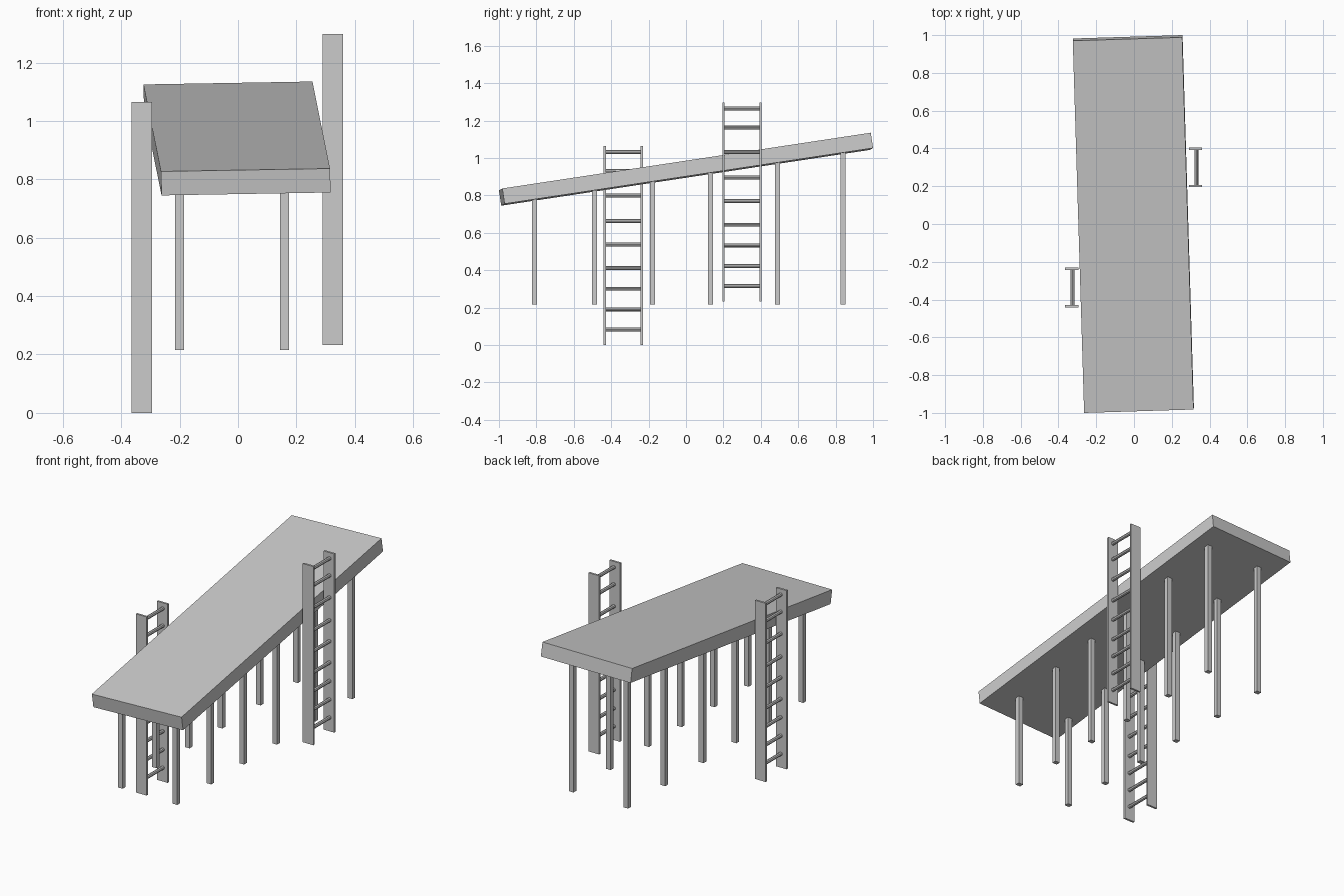
import bpy, bmesh, math
from mathutils import Vector, Matrix

if "Cube" in bpy.data.objects:
    bpy.data.objects.remove(bpy.data.objects["Cube"])


def add_mesh(name, bm):
    bmesh.ops.recalc_face_normals(bm, faces=bm.faces)
    me = bpy.data.meshes.new(name)
    bm.to_mesh(me)
    bm.free()
    ob = bpy.data.objects.new(name, me)
    bpy.context.collection.objects.link(ob)
    return ob


def box(name, lo, hi):
    lo, hi = Vector(lo), Vector(hi)
    bm = bmesh.new()
    size = Matrix.Diagonal((*(hi - lo), 1))
    bmesh.ops.create_cube(bm, size=1, matrix=Matrix.Translation((lo + hi) / 2) @ size)
    return add_mesh(name, bm)


def rung(name, x, y0, y1, z, r=0.0105):
    bm = bmesh.new()
    m = Matrix.Translation((x, (y0 + y1) / 2, z)) @ Matrix.Rotation(math.pi / 2, 4, 'X')
    bmesh.ops.create_cone(bm, cap_ends=True, segments=8, radius1=r, radius2=r,
                          depth=y1 - y0, matrix=m)
    return add_mesh(name, bm)


# Sloping deck: slab spanned by its width, length and thickness directions
corner = Vector((-0.264, -1.0, 0.827))
across = Vector((0.579, 0.018, 0.010))
along = Vector((-0.060, 1.970, 0.298))
down = Vector((0.002, 0.012, -0.082))
bm = bmesh.new()
bmesh.ops.create_cube(bm, size=1)
for v in bm.verts:
    a, b, c = (v.co + Vector((0.5, 0.5, 0.5)))
    v.co = corner + a * across + b * along + c * down
add_mesh("deck", bm)

# Posts: two rows of six, reaching up into the slab
normal = across.cross(along)
mid = corner + down * 0.7
for side, x in (("left", -0.2), ("right", 0.16)):
    for i, y in enumerate((-0.81, -0.49, -0.18, 0.13, 0.49, 0.84)):
        top = mid.z - (normal.x * (x - mid.x) + normal.y * (y - mid.y)) / normal.z
        box(f"{side}_post_{i + 1}", (x - 0.0155, y - 0.0135, 0.216),
            (x + 0.0155, y + 0.0135, top))

# Ladders: two flat rails and nine uneven rungs each
rung_heights = (0.083, 0.191, 0.301, 0.411, 0.538, 0.663, 0.799, 0.930, 1.032)
for side, x, rx, y0, y1, base in (("left", -0.329, -0.325, -0.435, -0.237, 0.0),
                                  ("right", 0.325, 0.330, 0.201, 0.398, 0.232)):
    for end, y in (("front", y0), ("back", y1)):
        box(f"{side}_ladder_{end}_rail", (x - 0.035, y - 0.006, base),
            (x + 0.035, y + 0.006, base + 1.065))
    for i, z in enumerate(rung_heights):
        rung(f"{side}_ladder_rung_{i + 1}", rx, y0, y1, base + z)
